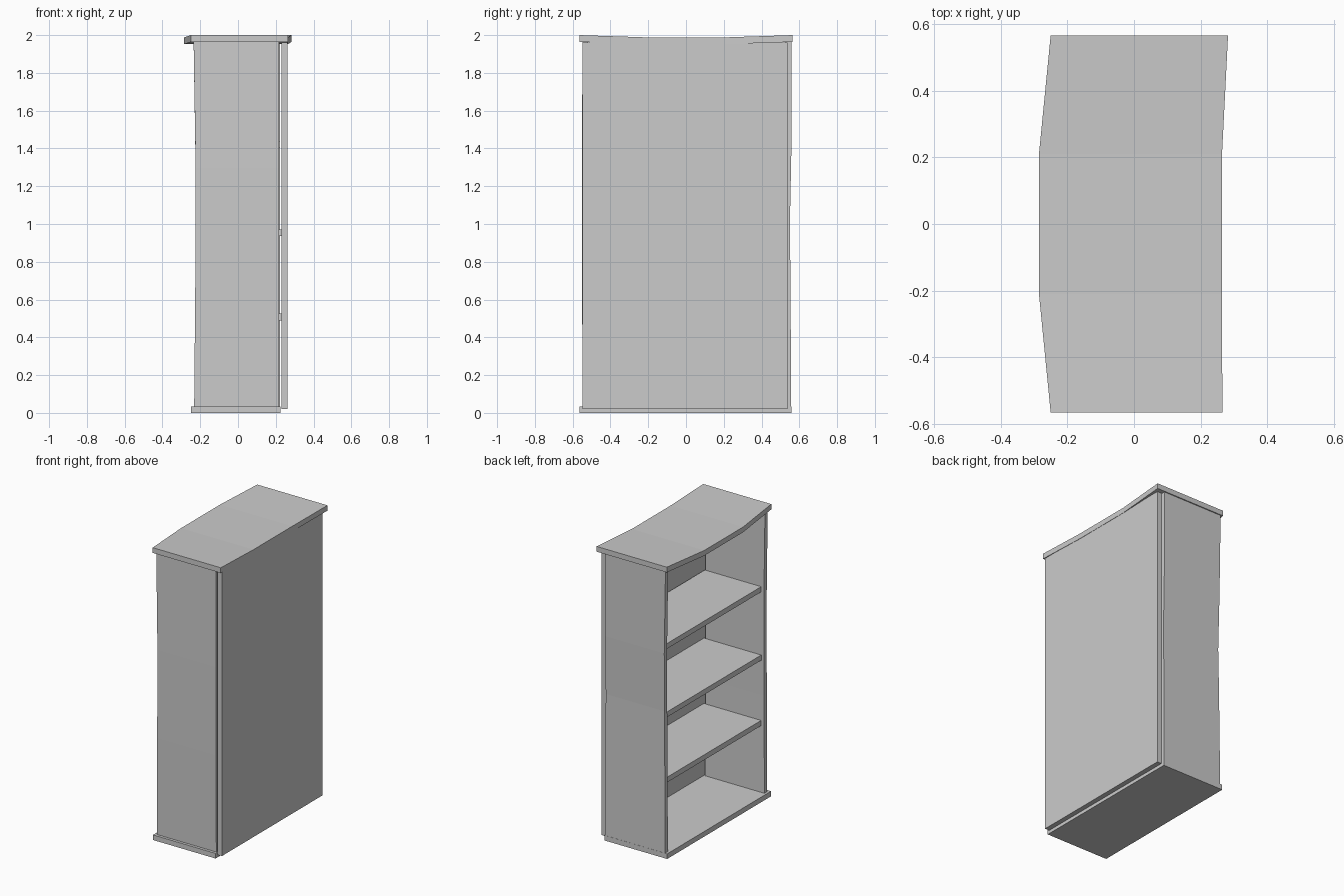
import bpy, bmesh

if "Cube" in bpy.data.objects:
    bpy.data.objects.remove(bpy.data.objects["Cube"])


def loft(name, rings):
    """Skin a solid board through a run of four-cornered sections."""
    bm = bmesh.new()
    vs = [[bm.verts.new(c) for c in ring] for ring in rings]
    for a, b in zip(vs, vs[1:]):
        for i in range(4):
            j = (i + 1) % 4
            bm.faces.new((a[i], a[j], b[j], b[i]))
    bm.faces.new(vs[0])
    bm.faces.new(vs[-1])
    bmesh.ops.recalc_face_normals(bm, faces=bm.faces)
    mesh = bpy.data.meshes.new(name)
    bm.to_mesh(mesh)
    bm.free()
    ob = bpy.data.objects.new(name, mesh)
    bpy.context.collection.objects.link(ob)
    return ob


def section_z(x0, x1, y0, y1, z):
    return [(x0, y0, z), (x1, y0, z), (x1, y1, z), (x0, y1, z)]


def section_y(x0, x1, z0, z1, y):
    return [(x0, y, z0), (x1, y, z0), (x1, y, z1), (x0, y, z1)]


def board(name, x0, x1, y0, y1, z0, z1):
    return loft(name, [section_z(x0, x1, y0, y1, z) for z in (z0, z1)])


# Base and back panel
board("base", -0.248, 0.226, -0.565, 0.558, 0.0, 0.035)
board("back_panel", 0.229, 0.262, -0.548, 0.538, 0.02, 1.96)

# Sides, slightly warped: (z, front edge x, outer y)
left = [(0.035, -0.232, -0.546), (0.7, -0.226, -0.551), (1.3, -0.224, -0.551), (1.965, -0.235, -0.548)]
right = [(0.035, -0.232, 0.557), (0.7, -0.226, 0.553), (1.0, -0.222, 0.550),
         (1.4, -0.226, 0.558), (1.965, -0.235, 0.558)]
loft("left_side", [section_z(x, 0.218, y, y + 0.03, z) for z, x, y in left])
loft("right_side", [section_z(x, 0.222, y - 0.03, y, z) for z, x, y in right])

# Shelves
for i, (top, back) in enumerate([(0.525, 0.229), (0.972, 0.229), (1.44, 0.222)]):
    board(f"shelf_{i + 1}", -0.205, back, -0.522, 0.528, top - 0.036, top)

# Sagging top board, bowed along the open side: (y, x0, x1, top z)
top = [(-0.565, -0.25, 0.265, 2.0), (-0.21, -0.285, 0.264, 1.988),
       (0.21, -0.285, 0.264, 1.988), (0.565, -0.25, 0.282, 2.0)]
loft("top_board", [section_y(x0, x1, z - 0.036, z, y) for y, x0, x1, z in top])
